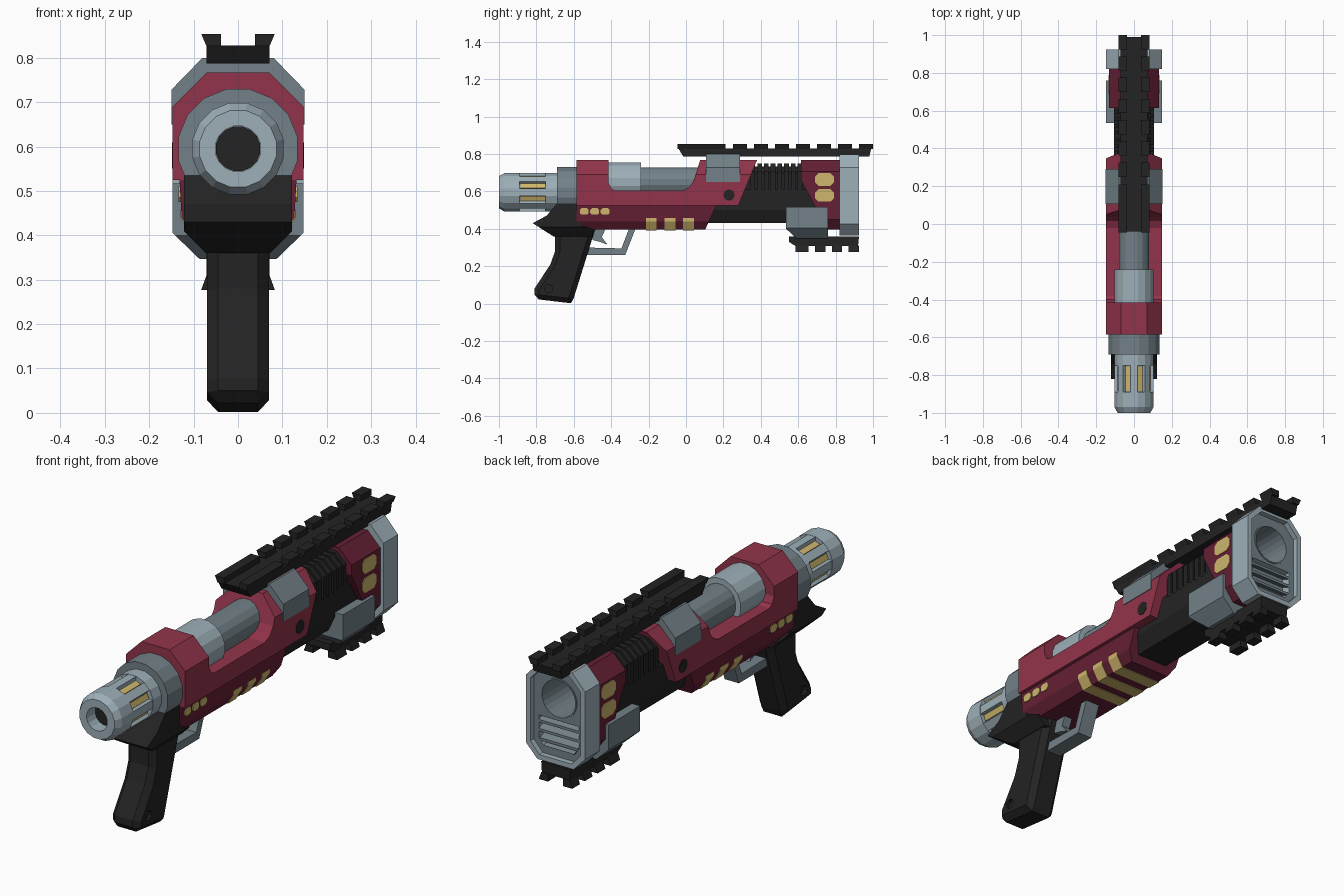
import bpy, bmesh, math

if "Cube" in bpy.data.objects:
    bpy.data.objects.remove(bpy.data.objects["Cube"])

def mat(name, r, g, b):
    m = bpy.data.materials.new(name)
    m.diffuse_color = (r, g, b, 1)
    m.use_nodes = True
    m.node_tree.nodes["Principled BSDF"].inputs["Base Color"].default_value = m.diffuse_color
    return m

RED = mat("red", .29, .034, .07)
DARK_RED = mat("dark red", .13, .014, .035)
BLACK = mat("black", .017, .017, .017)
GREY = mat("grey", .17, .22, .245)
SILVER = mat("silver", .34, .43, .48)
YELLOW = mat("yellow", .62, .47, .15)

def finish(name, bm, material):
    bmesh.ops.recalc_face_normals(bm, faces=bm.faces)
    me = bpy.data.meshes.new(name)
    bm.to_mesh(me)
    bm.free()
    ob = bpy.data.objects.new(name, me)
    bpy.context.collection.objects.link(ob)
    if material:
        me.materials.append(material)
    return ob

def build(name, material, parts):
    """parts: (axis, polygon, start, end) prisms; x takes (y,z), y takes (x,z)."""
    bm = bmesh.new()
    for axis, pts, a, b in parts:
        rings = [[bm.verts.new((t, p, q) if axis == 'x' else (p, t, q)) for p, q in pts] for t in (a, b)]
        n = len(pts)
        bm.faces.new(rings[0])
        bm.faces.new(rings[1][::-1])
        for i in range(n):
            j = (i + 1) % n
            bm.faces.new((rings[0][i], rings[0][j], rings[1][j], rings[1][i]))
    return finish(name, bm, material)

def lathe(name, material, prof, zc, n=16):
    """Revolve (radius, y) points about a lengthwise axis at height zc."""
    bm = bmesh.new()
    rings = [[bm.verts.new((r * math.sin((k + .5) * math.tau / n), y,
                            zc + r * math.cos((k + .5) * math.tau / n))) for k in range(n)] for r, y in prof]
    for A, B in zip(rings, rings[1:]):
        for k in range(n):
            j = (k + 1) % n
            bm.faces.new((A[k], A[j], B[j], B[k]))
    bm.faces.new(rings[0])
    bm.faces.new(rings[-1])
    return finish(name, bm, material)

def boolean(ob, cutter, op='DIFFERENCE'):
    m = ob.modifiers.new("cut", 'BOOLEAN')
    m.operation, m.object, m.solver = op, cutter, 'EXACT'
    material = ob.data.materials[0]
    dg = bpy.context.evaluated_depsgraph_get()
    me = bpy.data.meshes.new_from_object(ob.evaluated_get(dg))
    ob.modifiers.clear()
    ob.data = me
    me.materials.clear()
    me.materials.append(material)
    for p in me.polygons:
        p.material_index = 0
    bpy.data.objects.remove(cutter)

def sym(pts):
    return pts + [(-x, z) for x, z in reversed(pts)]

def rect(p0, p1, q0, q1, c=0):
    """Rectangle, corners cut by c."""
    if not c:
        return [(p0, q0), (p1, q0), (p1, q1), (p0, q1)]
    return [(p0 + c, q0), (p1 - c, q0), (p1, q0 + c), (p1, q1 - c),
            (p1 - c, q1), (p0 + c, q1), (p0, q1 - c), (p0, q0 + c)]

def ngon(p, q, r, n):
    return [(p + r * math.cos((i + .5) * math.tau / n), q + r * math.sin((i + .5) * math.tau / n)) for i in range(n)]

def hull(name, material, section, profile):
    """Solid with the given cross-section and side outline."""
    ys = [p[0] for p in profile]
    ob = build(name, material, [('y', sym(section), min(ys) - .05, max(ys) + .05)])
    boolean(ob, build("cutter", None, [('x', profile, -.3, .3)]), 'INTERSECT')
    return ob

def both(axis_pts, a, b):
    return [('x', axis_pts, a, b), ('x', axis_pts, -b, -a)]

# Rear cap with ribs and glowing strips
C = .595
lathe("cap_end", SILVER, [(.052, -.93), (.052, -1), (.088, -1), (.105, -.97), (.105, -.89), (.07, -.89)], C)
lathe("cap_hole", BLACK, [(.051, -.94), (.051, -.925)], C) 
lathe("cap_core", GREY, [(.086, -.9), (.086, -.74)], C)
lathe("cap_base", SILVER, [(.07, -.75), (.105, -.75), (.105, -.68), (.07, -.68)], C)
lathe("cap_collar", GREY, [(.1, -.69), (.137, -.69), (.137, -.575), (.1, -.575)], C)

def radial(angle, w, r0, r1):
    s, c = math.sin(angle), math.cos(angle)
    return [(u * c + r * s, C - u * s + r * c) for u, r in ((-w, r0), (w, r0), (w, r1), (-w, r1))]

build("cap_ribs", SILVER, [('y', radial(k * math.pi / 4, .019, .07, .102), -.9, -.74) for k in range(8)])
build("cap_strips", YELLOW, [('y', radial((k + .5) * math.pi / 4, .013, .082, .089), -.885, -.755) for k in range(8)])

# Upper and lower receiver
hull("upper_receiver", RED, [(.07, .767), (.147, .69), (.147, .525)],
     [(-.585, .78), (-.415, .78), (-.415, .645), (-.4, .615), (-.38, .605), (-.02, .605), (.015, .62),
      (.04, .655), (.08, .78), (.385, .78), (.28, .525), (-.585, .525)])
lower = [(.132, .53), (.127, .44), (.098, .395)]
hull("lower_receiver", DARK_RED, lower, [(-.585, .53), (.165, .53), (.1, .39), (-.585, .39)])
band = [(.1295, .458), (.1292, .439), (.1, .392)]
build("underside_bands", YELLOW, [('y', sym(band), y, y + .058) for y in (-.215, -.115, -.015)])
build("receiver_lights", YELLOW, [p for y in (-.568, -.512, -.456)
                                  for p in both(rect(y, y + .048, .475, .51, .01), .125, .134)])
build("pivot_screw", BLACK, both(ngon(.23, .58, .03, 12), .14, .149))

# Barrel in the open breech
lathe("breech_sleeve", SILVER, [(.105, -.42), (.105, -.24)], .65)
lathe("barrel", GREY, [(.08, -.25), (.08, .68)], .65)

# Black fore-end with cooling ribs
hull("fore_end", BLACK, [(.105, .61), (.107, .5), (.075, .43)], [(.08, .61), (.72, .61), (.72, .43), (.08, .43)])
build("rib_core", BLACK, [('y', sym([(.055, .732), (.09, .695), (.09, .6)]), .2, .65)])
build("cooling_ribs", BLACK, [('y', sym([(.06, .748), (.106, .705), (.106, .6)]), .345 + i * .036, .37 + i * .036)
                              for i in range(8)])

# Muzzle block with windows
block = hull("muzzle_block", DARK_RED, [(.07, .767), (.132, .705), (.132, .45), (.09, .395)],
             [(.615, .78), (.83, .78), (.83, .39), (.75, .39), (.69, .52), (.615, .66)])
build("block_windows", YELLOW, [p for z in (.545, .63)
                                for p in both(rect(.69, .79, z, z + .067, .018), .126, .135)])

# Muzzle plate: recessed face, bore and slatted vent
plate = build("muzzle_plate", SILVER, [('y', sym([(.083, .797), (.147, .728), (.147, .425), (.09, .365)]), .82, .925)])
boolean(plate, build("cutter", None, [('y', sym([(.072, .775), (.125, .718), (.125, .437), (.08, .387)]), .9, 1)]))
boolean(plate, build("cutter", None, [('y', sym([(.1, .55), (.1, .45), (.07, .41)]), .86, .95)]))
for ob in (plate, block):
    boolean(ob, build("cutter", None, [('y', ngon(0, .65, .089, 24), .67, 1)]))
plate.data.materials.append(GREY)
for p in plate.data.polygons:
    if p.normal.y > .9 and p.center.y < .91:
        p.material_index = 1
lathe("bore", GREY, [(.0895, .68), (.0895, .903), (.083, .903), (.083, .7)], .65, 24)
build("vent_slats", GREY, [('x', [(.855, z + .022), (.9, z), (.9, z - .012), (.855, z + .006)], -w, w)
                           for z, w in ((.53, .101), (.49, .101), (.45, .095), (.42, .075))])

# Clamps and lower bracket
build("rail_clamp", GREY, [('y', sym([(.06, .8), (.08, .8), (.15, .728), (.15, .65), (.12, .65), (.06, .74)]), .107, .29)])
hull("lower_bracket", GREY, [(.147, .517), (.147, .405), (.087, .347)],
     [(.535, .517), (.76, .517), (.76, .34), (.6, .34), (.535, .4)])

# Accessory rails
def rail(name, base, z_low, z_high, teeth):
    horn = [(.038, z_low), (.038, z_high), (.083, z_high), (.071, z_low)]
    build(name, BLACK, [('x', base, -.071, .071)] +
          [('y', [(s * x, z) for x, z in horn], a, b) for a, b in teeth for s in (1, -1)])

rail("top_rail", [(-.015, .787), (.98, .787), (.99, .828), (-.04, .828)], .826, .854,
     [(-.045, .21)] + [(.25 + .1125 * i, .325 + .1125 * i) for i in range(7)])
rail("bottom_rail", [(.55, .36), (.925, .36), (.92, .308), (.585, .308), (.55, .33)], .31, .277,
     [(.585, .655), (.69, .745), (.78, .835), (.87, .925)])

# Grip and tail
grip = build("grip", BLACK, [('x', [(-.7, .38), (-.7, .28), (-.725, .21), (-.81, .08), (-.812, .025), (-.615, .002),
                                    (-.6, .03), (-.485, .4), (-.55, .5), (-.66, .5)], -.07, .07)])
bev = grip.modifiers.new("bevel", 'BEVEL')
bev.width, bev.segments, bev.limit_method, bev.angle_limit = .025, 1, 'ANGLE', math.radians(75)
boolean(grip, build("cutter", None, both(ngon(-.735, .08, .022, 10), .055, .1)))
hull("grip_tail", BLACK, [(.122, .535), (.122, .41), (.072, .36)],
     [(-.56, .535), (-.69, .535), (-.745, .47), (-.82, .43), (-.71, .36), (-.5, .36), (-.5, .4), (-.56, .42)])

# Trigger and guard
build("trigger_guard", GREY, [('x', [(-.27, .4), (-.325, .26), (-.54, .26), (-.545, .3), (-.345, .295), (-.305, .4)],
                               -.035, .035)])
build("trigger", GREY, [('x', [(-.5, .4), (-.43, .4), (-.45, .355), (-.42, .315), (-.46, .33), (-.5, .34)], -.02, .02)])
